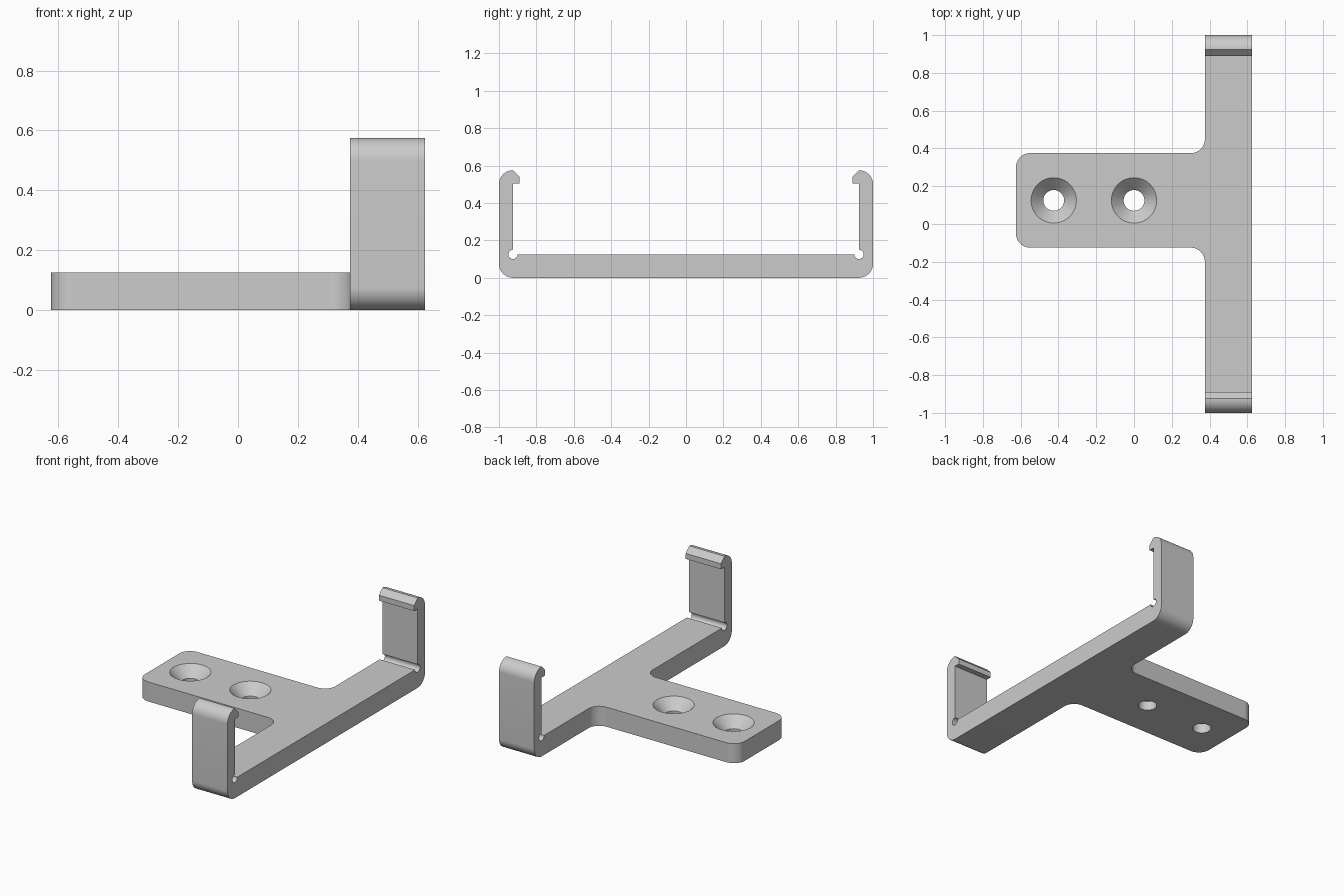
import bpy
import bmesh
from math import cos, sin, radians
from mathutils import Vector

cube = bpy.data.objects.get("Cube")
if cube:
    bpy.data.objects.remove(cube, do_unlink=True)

grey = bpy.data.materials.new("plain grey")
grey.use_nodes = True
grey.diffuse_color = (0.6, 0.6, 0.6, 1)
grey.node_tree.nodes["Principled BSDF"].inputs["Base Color"].default_value = (0.6, 0.6, 0.6, 1)

R = 0.075          # radius of all outer rounds and fillets
THICK = 0.125      # thickness of the plate and the clip floor
CLIP_X = (0.375, 0.625)


def arc(cx, cy, r, start, end, steps=14):
    """Points on a circle from start to end, in degrees."""
    angles = [radians(start + (end - start) * i / steps) for i in range(steps + 1)]
    return [(cx + r * cos(a), cy + r * sin(a)) for a in angles]


def extrude(name, points, direction):
    """Solid made by sweeping a closed outline along a direction."""
    bm = bmesh.new()
    face = bm.faces.new([bm.verts.new(p) for p in points])
    swept = bmesh.ops.extrude_face_region(bm, geom=[face], use_keep_orig=True)
    moved = [v for v in swept["geom"] if isinstance(v, bmesh.types.BMVert)]
    bmesh.ops.translate(bm, verts=moved, vec=Vector(direction))
    bmesh.ops.recalc_face_normals(bm, faces=bm.faces)
    mesh = bpy.data.meshes.new(name)
    bm.to_mesh(mesh)
    bm.free()
    mesh.materials.append(grey)
    obj = bpy.data.objects.new(name, mesh)
    bpy.context.collection.objects.link(obj)
    return obj


def boolean(target, other, operation):
    """Apply a boolean and remove the helper."""
    bpy.context.view_layer.objects.active = target
    mod = target.modifiers.new(operation, "BOOLEAN")
    mod.operation = operation
    mod.solver = "EXACT"
    mod.object = other
    bpy.ops.object.modifier_apply(modifier=mod.name)
    bpy.data.objects.remove(other, do_unlink=True)


# Clip: half profile from the floor, round the arm and hook, mirrored in y
half = arc(1 - R, R, R, -90, 0)
half += arc(1 - R, 0.5, R, 0, 90)
half += [(0.89, 0.54), (0.89, 0.505), (0.925, 0.505)]
half += arc(0.925, THICK, 0.025, 90, -180, 30)
profile = half + [(-y, z) for y, z in reversed(half)]
bracket = extrude("clip_bracket", [(CLIP_X[0], y, z) for y, z in profile],
                  (CLIP_X[1] - CLIP_X[0], 0, 0))

# Mounting plate: rounded free corners, fillets where it meets the clip
left, front, back, mid = -0.625, -0.125, 0.375, 0.125
side = arc(CLIP_X[0] - R, back + R, R, 0, -90)
side += arc(left + R, back - R, R, 90, 180)
side = [(0.5, back + R)] + side
outline = side + [(x, 2 * mid - y) for x, y in reversed(side)]
plate = extrude("mounting_plate", [(x, y, 0) for x, y in outline], (0, 0, THICK))
boolean(bracket, plate, "UNION")

# Countersunk screw holes: a turned cutter with shaft and cone
for x in (-0.425, 0):
    bm = bmesh.new()
    rings = []
    for r, z in ((0.055, -0.05), (0.055, 0.06), (0.12, THICK), (0.12, 0.2)):
        rings.append([bm.verts.new((x + px, mid + py, z)) for px, py in arc(0, 0, r, 0, 360, 48)[:-1]])
    for low, high in zip(rings, rings[1:]):
        for i in range(len(low)):
            bm.faces.new((low[i - 1], low[i], high[i], high[i - 1]))
    bm.faces.new(rings[0][::-1])
    bm.faces.new(rings[-1])
    mesh = bpy.data.meshes.new("screw_cutter")
    bm.to_mesh(mesh)
    bm.free()
    mesh.materials.append(grey)
    cutter = bpy.data.objects.new("screw_cutter", mesh)
    cutter.hide_render = True
    bpy.context.collection.objects.link(cutter)
    boolean(bracket, cutter, "DIFFERENCE")

bpy.ops.object.select_all(action="DESELECT")
bracket.select_set(True)
bpy.context.view_layer.objects.active = bracket
bpy.ops.object.shade_smooth_by_angle(angle=radians(30))
